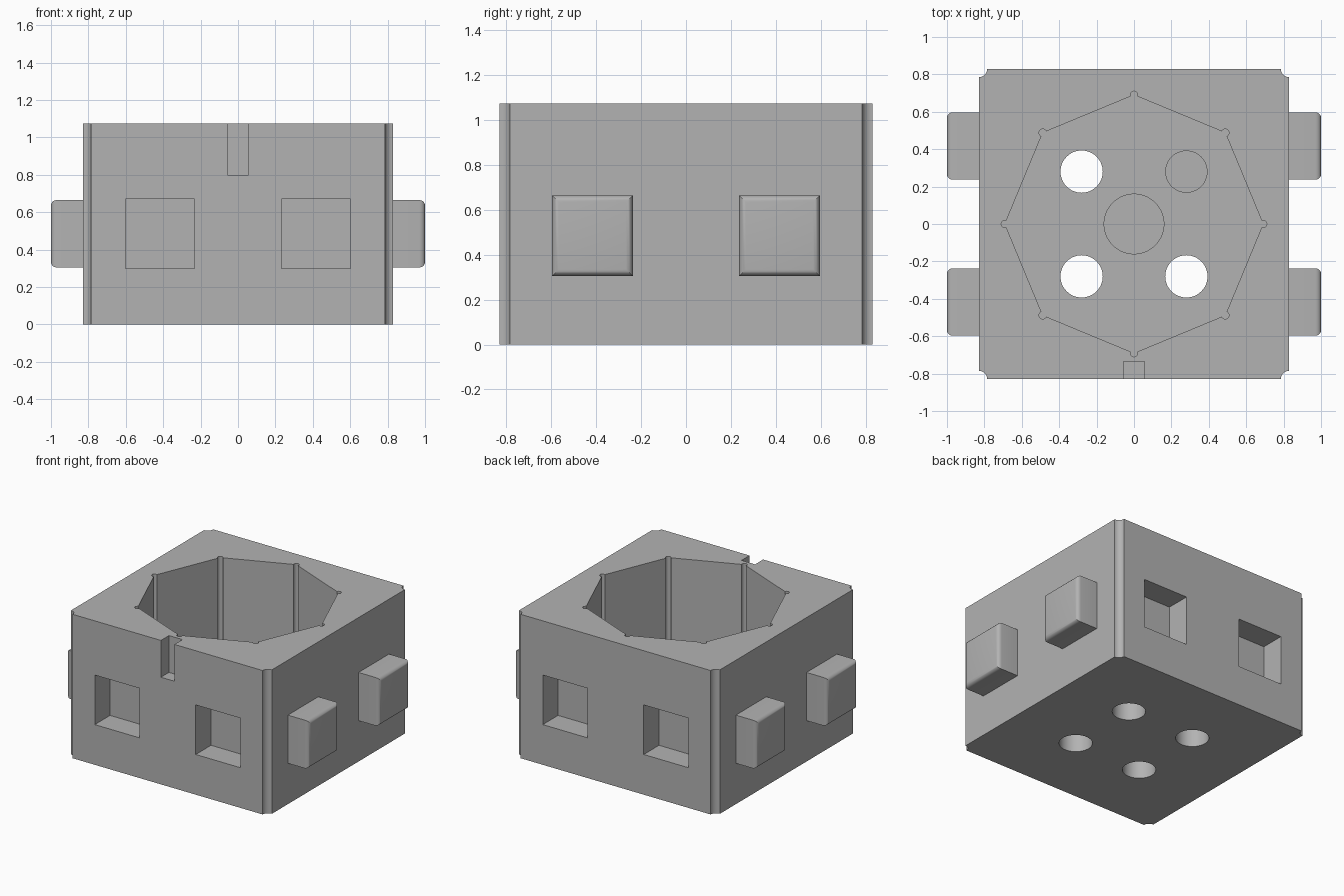
import bpy, bmesh, math

if "Cube" in bpy.data.objects:
    bpy.data.objects.remove(bpy.data.objects["Cube"])

HALF, HEIGHT, FLOOR = 0.83, 1.075, 0.2

grey = bpy.data.materials.new("light grey")
grey.diffuse_color = (0.45, 0.45, 0.45, 1)
grey.use_nodes = True
grey.node_tree.nodes["Principled BSDF"].inputs["Base Color"].default_value = grey.diffuse_color


def prism(name, points, z0, z1):
    """Extrude a flat outline from z0 to z1."""
    bm = bmesh.new()
    face = bm.faces.new([bm.verts.new((x, y, z0)) for x, y in points])
    top = bmesh.ops.extrude_face_region(bm, geom=[face])["geom"]
    bmesh.ops.translate(bm, vec=(0, 0, z1 - z0),
                        verts=[v for v in top if isinstance(v, bmesh.types.BMVert)])
    bmesh.ops.recalc_face_normals(bm, faces=bm.faces)
    mesh = bpy.data.meshes.new(name)
    bm.to_mesh(mesh)
    bm.free()
    mesh.materials.append(grey)
    obj = bpy.data.objects.new(name, mesh)
    bpy.context.collection.objects.link(obj)
    return obj


def circle(cx, cy, r, n):
    return [(cx + r * math.cos(math.tau * i / n), cy + r * math.sin(math.tau * i / n))
            for i in range(n)]


def rect(x0, x1, y0, y1):
    return [(x0, y0), (x1, y0), (x1, y1), (x0, y1)]


def apply(obj, mod):
    bpy.context.view_layer.objects.active = obj
    bpy.ops.object.modifier_apply(modifier=mod.name)


def cut(obj, cutter):
    mod = obj.modifiers.new("cut", 'BOOLEAN')
    mod.operation, mod.solver, mod.object = 'DIFFERENCE', 'EXACT', cutter
    apply(obj, mod)
    bpy.data.objects.remove(cutter)


def smooth(obj):
    bpy.ops.object.select_all(action='DESELECT')
    obj.select_set(True)
    bpy.context.view_layer.objects.active = obj
    bpy.ops.object.shade_smooth_by_angle(angle=math.radians(30))


# Block outline with a concave quarter-round at each corner
outline = []
for k in range(4):
    corner = math.pi / 4 + k * math.pi / 2
    cx = math.copysign(HALF, math.cos(corner))
    cy = math.copysign(HALF, math.sin(corner))
    for i in range(9):
        a = corner + math.pi * 1.25 - i * math.pi / 16 * 1.0
        a = corner - math.pi * 0.75 - i * math.pi / 16
        outline.append((cx + 0.045 * math.cos(a), cy + 0.045 * math.sin(a)))
block = prism("block", outline, 0, HEIGHT)

# Octagonal well with a round relief in each corner
cut(block, prism("well_cutter", circle(0, 0, 0.69, 8), FLOOR, HEIGHT + 0.1))
for x, y in circle(0, 0, 0.69, 8):
    cut(block, prism("relief_cutter", circle(x, y, 0.02, 20), FLOOR, HEIGHT + 0.1))

# Round recess and four through holes in the floor
cut(block, prism("recess_cutter", circle(0, 0, 0.16, 48), FLOOR - 0.1, FLOOR + 0.1))
for x in (-0.28, 0.28):
    for y in (-0.28, 0.28):
        cut(block, prism("hole_cutter", circle(x, y, 0.113, 48), -0.1, FLOOR + 0.1))

# Square pockets in the front and back
for s in (-1, 1):
    for x0 in (-0.602, 0.232):
        ys = sorted((s * (HALF - 0.18), s * (HALF + 0.1)))
        cut(block, prism("pocket_cutter", rect(x0, x0 + 0.37, *ys), 0.3, 0.67))

# Key notch in the front rim
cut(block, prism("notch_cutter", rect(-0.056, 0.056, -HALF - 0.1, -0.735), 0.8, HEIGHT + 0.1))
smooth(block)

# Square tabs on both sides with rounded outer edges
for side, s in (("right", 1), ("left", -1)):
    for where, y0 in (("front", -0.597), ("back", 0.237)):
        tab = prism(f"{side}_{where}_tab",
                    rect(*sorted((s * HALF, s * 1.0)), y0, y0 + 0.36), 0.305, 0.665)
        bm = bmesh.new()
        bm.from_mesh(tab.data)
        outer = [e for e in bm.edges if all(abs(v.co.x) > 0.99 for v in e.verts)]
        bmesh.ops.bevel(bm, geom=outer, offset=0.03, segments=5, profile=0.5, affect='EDGES')
        bm.to_mesh(tab.data)
        bm.free()
        smooth(tab)
